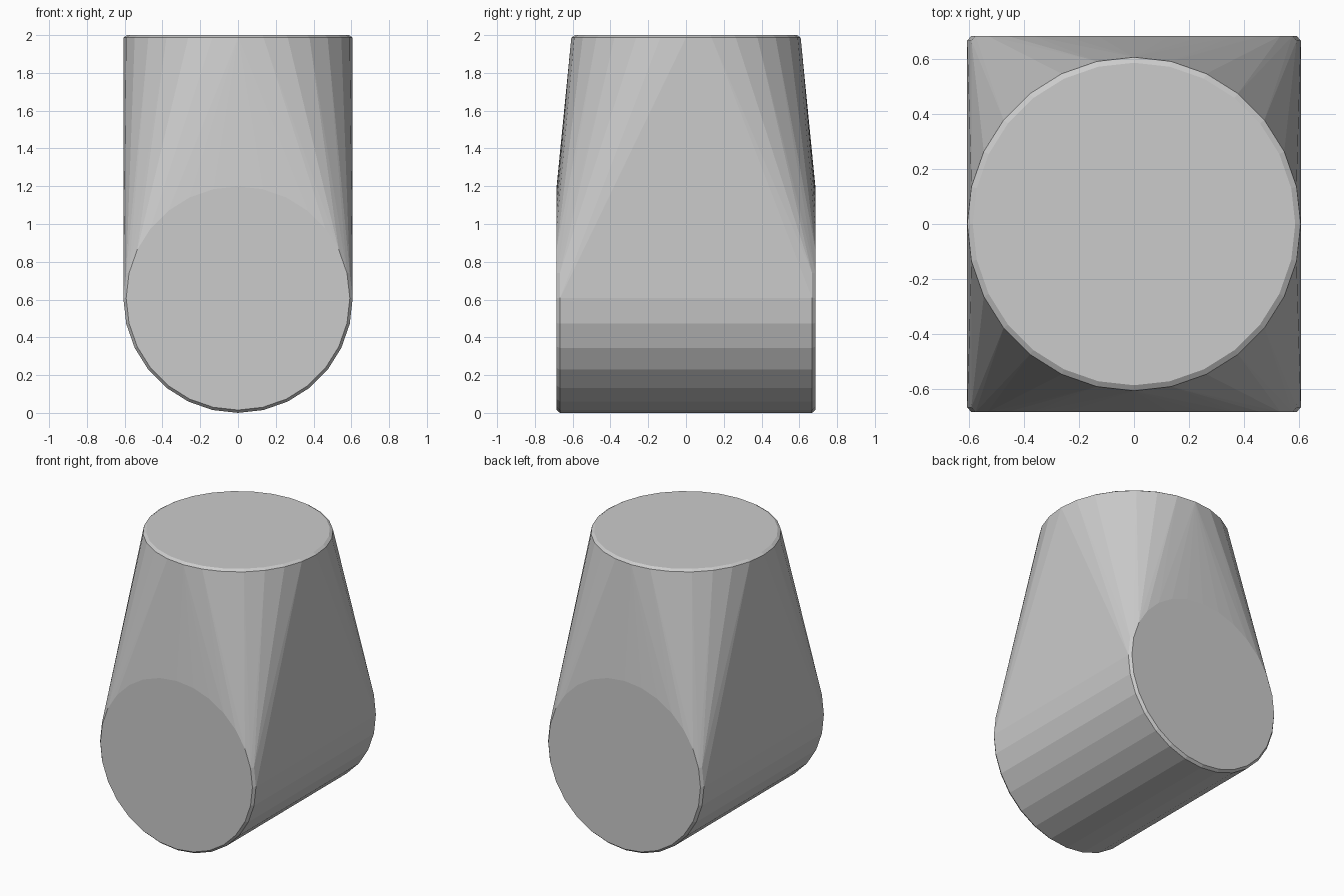
import bpy, bmesh
from math import sin, cos, tau, radians

if "Cube" in bpy.data.objects:
    bpy.data.objects.remove(bpy.data.objects["Cube"])

SEGMENTS = 28
R = 0.607


def ring(bm, radius, place):
    """Add a circle of points, mapped into space by place(a, b)."""
    for i in range(SEGMENTS):
        t = tau * i / SEGMENTS
        bm.verts.new(place(radius * cos(t), radius * sin(t)))


bm = bmesh.new()

# Horizontal barrel along y, with softened rims
for side in (-1, 1):
    for radius, y in ((R, 0.667), (R - 0.015, 0.685)):
        ring(bm, radius, lambda a, b: (a, side * y, R + b))

# Round flat top, with softened rim
for radius, z in ((R, 1.987), (R - 0.02, 2.0)):
    ring(bm, radius, lambda a, b: (a, b, z))

# Stretch a skin over the barrel and the top
hull = bmesh.ops.convex_hull(bm, input=bm.verts)
bmesh.ops.delete(bm, geom=[v for v in bm.verts if not v.link_faces], context='VERTS')
bmesh.ops.dissolve_limit(bm, angle_limit=radians(0.5), verts=bm.verts, edges=bm.edges)
bmesh.ops.recalc_face_normals(bm, faces=bm.faces)

mesh = bpy.data.meshes.new("rounded_body")
bm.to_mesh(mesh)
bm.free()
body = bpy.data.objects.new("rounded_body", mesh)
bpy.context.collection.objects.link(body)
